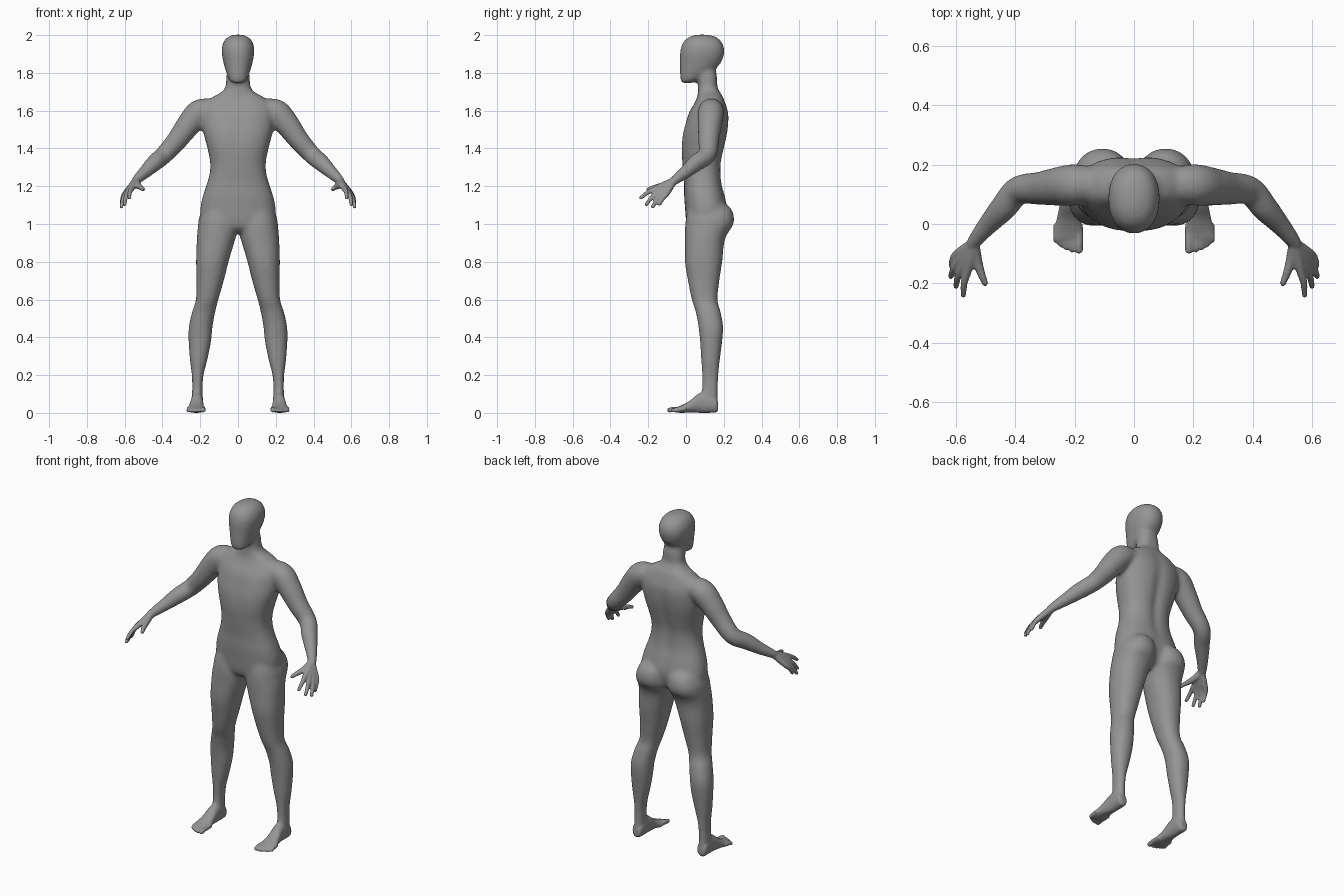
import bpy, bmesh, math
from mathutils import Vector

cube = bpy.data.objects.get("Cube")
if cube:
    bpy.data.objects.remove(cube, do_unlink=True)

CM = 0.01      # rows below are in hundredths of a unit
SIDES = 32

skin = bpy.data.materials.new("plain grey")
skin.use_nodes = True
grey = (0.3, 0.3, 0.3, 1)
skin.diffuse_color = grey
skin.node_tree.nodes["Principled BSDF"].inputs["Base Color"].default_value = grey


def smooth_rows(rows, steps=5):
    """Catmull-Rom interpolation of parameter rows."""
    out = []
    last = len(rows) - 1
    for i in range(last):
        p0, p1 = rows[max(i - 1, 0)], rows[i]
        p2, p3 = rows[i + 1], rows[min(i + 2, last)]
        for k in range(steps):
            t = k / steps
            out.append([b + (c - a) * t / 2 + (a - 2.5 * b + 2 * c - d / 2) * t * t
                        + (1.5 * (b - c) + (d - a) / 2) * t ** 3
                        for a, b, c, d in zip(p0, p1, p2, p3)])
    out.append(list(rows[-1]))
    return out


def skin_rings(bm, rings):
    loops = [[bm.verts.new(p * CM) for p in ring] for ring in rings]
    for a, b in zip(loops, loops[1:]):
        for i in range(SIDES):
            j = (i + 1) % SIDES
            bm.faces.new((a[i], a[j], b[j], b[i]))
    bm.faces.new(loops[0])
    bm.faces.new(loops[-1])


def curve_power(v, power):
    return math.copysign(abs(v) ** (2 / power), v)


def loft(bm, rows, side=1, along="z", power=2.2, groove=None):
    """Stack of rounded sections: position, then low and high of each cross axis."""
    rings = []
    for t, a0, a1, b0, b1 in smooth_rows(rows):
        ring = []
        for i in range(SIDES):
            ang = math.tau * i / SIDES
            a = (a0 + a1) / 2 + (a1 - a0) / 2 * curve_power(math.cos(ang), power)
            b = (b0 + b1) / 2 + (b1 - b0) / 2 * curve_power(math.sin(ang), power)
            if groove:
                b += groove(a, t, math.sin(ang))
            ring.append(Vector((a * side, b, t) if along == "z" else (a * side, t, b)))
        rings.append(ring)
    skin_rings(bm, rings)


def tube(bm, rows, side=1):
    """Round limb through x, y, z, radius rows, with a domed tip."""
    path = smooth_rows(rows)
    pts = [Vector(r[:3]) for r in path]
    radii = [r[3] for r in path]
    tip, end = (pts[-1] - pts[-2]).normalized(), pts[-1]
    r = radii[-1]
    for ang in (0.5, 1.0, 1.4):
        pts.append(end + tip * r * math.sin(ang))
        radii.append(r * math.cos(ang))
    rings = []
    for i, (p, rad) in enumerate(zip(pts, radii)):
        d = (pts[min(i + 1, len(pts) - 1)] - pts[max(i - 1, 0)]).normalized()
        u = d.cross(Vector((0.5, 0.3, 1))).normalized()
        v = d.cross(u)
        ring = [p + (u * math.cos(math.tau * k / SIDES) + v * math.sin(math.tau * k / SIDES)) * rad
                for k in range(SIDES)]
        rings.append([Vector((q.x * side, q.y, q.z)) for q in ring])
    skin_rings(bm, rings)


def make_object(name, bm):
    bmesh.ops.recalc_face_normals(bm, faces=bm.faces)
    mesh = bpy.data.meshes.new(name)
    bm.to_mesh(mesh)
    bm.free()
    mesh.materials.append(skin)
    obj = bpy.data.objects.new(name, mesh)
    bpy.context.collection.objects.link(obj)
    return obj


def fuse(obj, voxel, repeats):
    """Merge overlapping parts into one soft surface."""
    bpy.ops.object.select_all(action="DESELECT")
    bpy.context.view_layer.objects.active = obj
    obj.select_set(True)
    remesh = obj.modifiers.new("fuse", "REMESH")
    remesh.mode = "VOXEL"
    remesh.voxel_size = voxel
    remesh.use_smooth_shade = True
    soft = obj.modifiers.new("soften", "SMOOTH")
    soft.factor = 0.5
    soft.iterations = repeats
    for name in ("fuse", "soften"):
        bpy.ops.object.modifier_apply(modifier=name)


def spine_groove(x, z, facing):
    """Furrow down the back and a faint one down the breastbone."""
    fade = math.exp(-(x / 3) ** 2)
    if facing > 0:
        return -1.6 * fade * math.exp(-((z - 138) / 22) ** 2)
    return 0.6 * fade * math.exp(-((z - 148) / 10) ** 2)


# Torso and neck: height, half width, front, back
torso = [(95.5, 3, 4, 14), (98, 12, 1, 19), (102, 19, 0, 21), (108, 20, -.5, 22),
         (115, 18.6, -1, 20.7), (121, 16.6, -1, 19.2), (127, 15, -1.5, 18.7),
         (133, 14.8, -2, 19), (140, 16.2, -2.5, 20.5), (147, 18, -2, 22),
         (153, 19, -.5, 22.7), (159, 19, 1.5, 22.6), (164, 17.5, 4.5, 21),
         (167.5, 13, 6, 19.7), (170, 8.5, 6.3, 18), (173, 6.6, 6.5, 16.7),
         (178, 6.2, 6, 16.5), (185, 5, 5, 15)]
# Head: same layout, chin to crown
head = [(174.5, 2.5, -2, 3), (176, 4.6, -2.9, 6), (180, 6.2, -3.2, 13), (185, 7.6, -3.2, 18.3),
        (190, 8.6, -3.2, 20.2), (194, 8.5, -2.6, 20), (197.5, 7, -.5, 18),
        (199.6, 4.3, 3, 14.5), (200.3, 1, 7, 10)]
# Leg with buttock: height, inner, outer, front, back
leg = [(112, 4, 15, 3, 19), (108, 1.5, 18.5, 1, 24), (103, .5, 20.7, 0, 25.5),
       (99, .3, 21.2, -.5, 24.8), (95, .6, 21.6, -.6, 22), (90, 2, 21.9, -.6, 20.2),
       (80, 5, 22.2, -.6, 19.2), (70, 7.5, 22, 1, 17.7), (60, 10.4, 22.3, 3, 16.7),
       (54, 11.9, 24.2, 5, 18.2), (46, 13.4, 26, 6.5, 19.7), (38, 14.2, 26.2, 7.4, 19.2),
       (28, 16.2, 25.5, 8, 18), (20, 18.2, 24.5, 8.4, 17.2), (12, 18.8, 24.3, 8.2, 17),
       (6, 18.6, 24.7, 6, 17), (3, 19, 24, 8, 16)]
# Arm: x, y, z, radius
arm = [(12, 13.5, 160.5, 5.5), (20, 13.2, 159.2, 7), (26, 12.6, 152.8, 6.5),
       (32, 12, 144.7, 5.6), (39, 11.3, 136.8, 4.9), (44, 5.5, 132.5, 4.6),
       (49, 0, 127.7, 3.6), (53.5, -5.5, 123.5, 2.7), (55, -8, 121.5, 2.2)]

bm = bmesh.new()
loft(bm, [(z, -w, w, f, b) for z, w, f, b in torso], power=2.4, groove=spine_groove)
loft(bm, [(z, -w, w, f, b) for z, w, f, b in head], power=2.2)
for side in (1, -1):
    loft(bm, leg, side)
    tube(bm, arm, side)
body = make_object("body", bm)
fuse(body, 0.01, 10)

# Foot: distance back, inner, outer, bottom, top
foot = [(17, 20, 23.3, 1.5, 5), (16, 18.8, 24.6, .2, 8), (12, 18.4, 24.8, 0, 11),
        (7, 18.4, 25, 0, 10.4), (2, 18, 26, .2, 6.4), (-2, 17.2, 27, 0, 4.2),
        (-5, 17.1, 27.4, .2, 3), (-6.5, 18, 26.7, .6, 2)]
toes = [(18.5, -8.8, 1.35), (20.8, -8.8, .95), (22.8, -8.1, .95), (24.7, -7.1, .9), (26.4, -5.7, .9)]
# Fingers: knuckle then tip
fingers = [((56.3, -16.3, 118.7), (57.5, -24, 113.8)), ((58, -15, 117.2), (60, -21, 110.3)),
           ((59.3, -13, 116.2), (61.7, -17.7, 109)), ((60, -10.5, 115.7), (61.5, -14, 110.5))]
wrist = Vector((54, -6.5, 122.8))

bm = bmesh.new()
for side in (1, -1):
    loft(bm, foot, side, along="y")
    for x, y, r in toes:
        tube(bm, [(x, 0, 2, r), (x, y + 3, 1.9, r), (x, y, r + .1, r)], side)
    for knuckle, tip in fingers:
        k, t = Vector(knuckle), Vector(tip)
        start = wrist.lerp(k, 0.1)
        bend = k.lerp(t, 0.5) + Vector((.4, 0, .5))
        tube(bm, [(*start, 1.9), (*wrist.lerp(k, 0.6), 1.8), (*k, 1.5), (*bend, 1.2), (*t, 1)], side)
    # Thumb
    tube(bm, [(*wrist, 2), (53, -12, 120.5, 1.8), (51.4, -17, 119.3, 1.35), (50.2, -20, 118.4, 1.1)], side)
ends = make_object("hands_and_feet", bm)

# One seamless figure
bpy.ops.object.select_all(action="DESELECT")
ends.select_set(True)
body.select_set(True)
bpy.context.view_layer.objects.active = body
bpy.ops.object.join()
fuse(body, 0.006, 4)
body.data.materials.clear()
body.data.materials.append(skin)
bpy.ops.object.shade_smooth()
